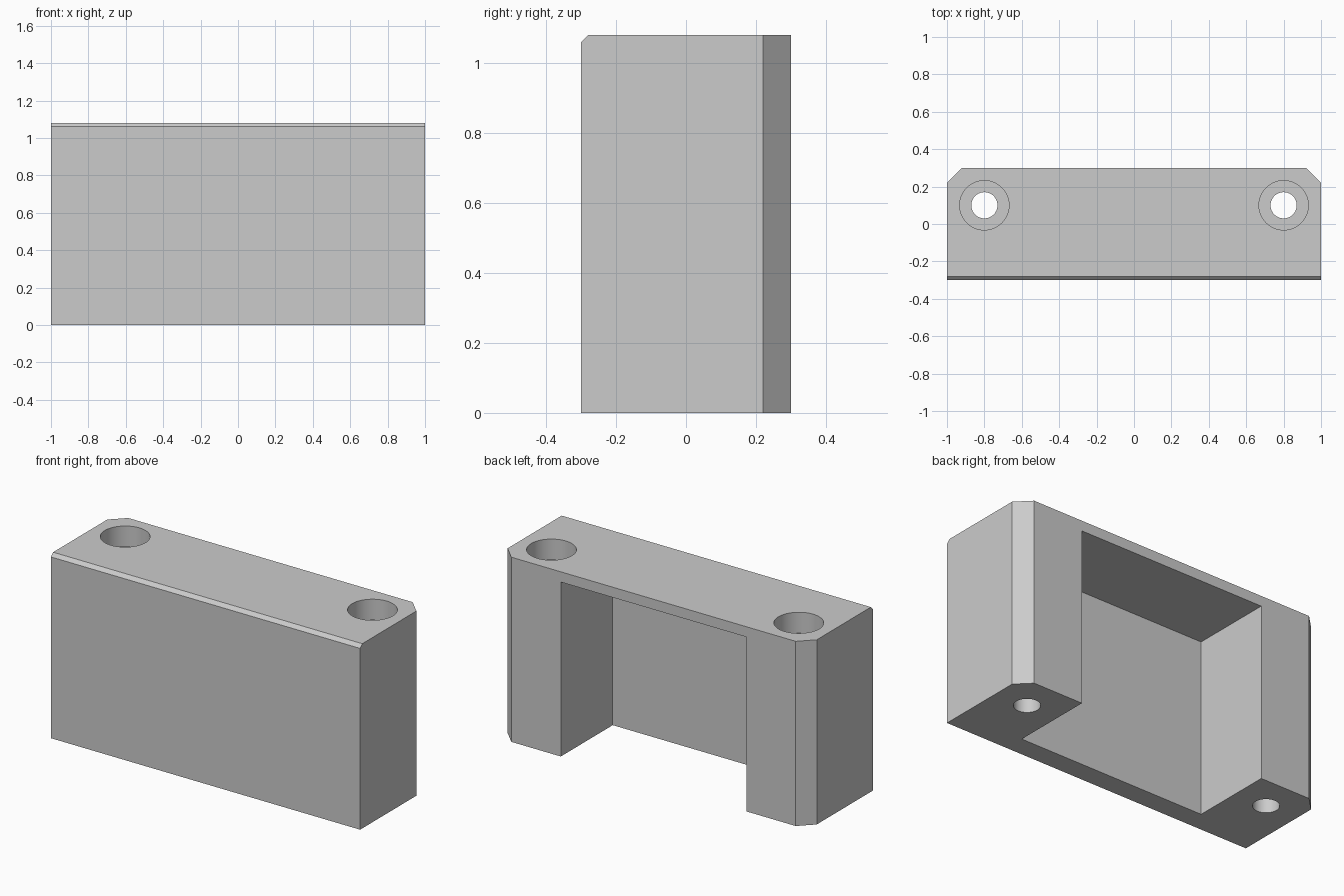
import bpy, bmesh
from math import tau
from mathutils import Matrix, Vector

cube = bpy.data.objects.get("Cube")
if cube:
    bpy.data.objects.remove(cube, do_unlink=True)

HEIGHT, HALF_DEPTH = 1.08, 0.3

grey = bpy.data.materials.new("plain_grey")
grey.use_nodes = True
colour = (0.6, 0.6, 0.6, 1)
grey.diffuse_color = colour
grey.node_tree.nodes["Principled BSDF"].inputs["Base Color"].default_value = colour


def add_object(name, bm):
    bmesh.ops.recalc_face_normals(bm, faces=bm.faces)
    mesh = bpy.data.meshes.new(name)
    bm.to_mesh(mesh)
    bm.free()
    mesh.materials.append(grey)
    obj = bpy.data.objects.new(name, mesh)
    bpy.context.collection.objects.link(obj)
    return obj


def box(low, high):
    low, high = Vector(low), Vector(high)
    bm = bmesh.new()
    bmesh.ops.create_cube(bm, size=1, matrix=Matrix.Translation((low + high) / 2)
                          @ Matrix.Diagonal((*(high - low), 1)))
    return bm


def chamfer(bm, width, rule):
    edges = [e for e in bm.edges if rule((e.verts[0].co + e.verts[1].co) / 2)]
    bmesh.ops.bevel(bm, geom=edges, offset=width, segments=1, affect='EDGES')


def cut(target, cutter):
    cutter.hide_render = True
    mod = target.modifiers.new("cut", 'BOOLEAN')
    mod.operation, mod.solver, mod.object = 'DIFFERENCE', 'EXACT', cutter
    bpy.ops.object.modifier_apply(modifier=mod.name)
    bpy.data.objects.remove(cutter, do_unlink=True)


# Block with chamfered upright back corners and a fine chamfer on the top front edge
bm = box((-1, -HALF_DEPTH, 0), (1, HALF_DEPTH, HEIGHT))
chamfer(bm, 0.08, lambda c: abs(c.x) > 0.9 and c.y > 0.2)
chamfer(bm, 0.02, lambda c: c.y < -0.2 and c.z > 1)
block = add_object("mounting_block", bm)
bpy.context.view_layer.objects.active = block
block.select_set(True)

# Pocket open to the back and the bottom
cut(block, add_object("pocket_cutter", box((-0.6, -0.18, -0.2), (0.6, 0.5, 1.02))))

# Counterbored screw holes through both legs
for side in (-1, 1):
    bm = bmesh.new()
    centre = Vector((side * 0.8, 0.1, 0))
    floor = HEIGHT - 0.12
    profile = [(0, -0.1), (0.07, -0.1), (0.07, floor), (0.132, floor),
               (0.132, HEIGHT + 0.1), (0, HEIGHT + 0.1)]
    verts = [bm.verts.new(centre + Vector((r, 0, z))) for r, z in profile]
    edges = [bm.edges.new(pair) for pair in zip(verts, verts[1:])]
    bmesh.ops.spin(bm, geom=verts + edges, cent=centre, axis=(0, 0, 1),
                   angle=tau, steps=64, use_duplicate=False)
    bmesh.ops.remove_doubles(bm, verts=bm.verts, dist=0.0001)
    cut(block, add_object("screw_hole_cutter", bm))

bpy.ops.object.shade_smooth_by_angle(angle=0.5)
